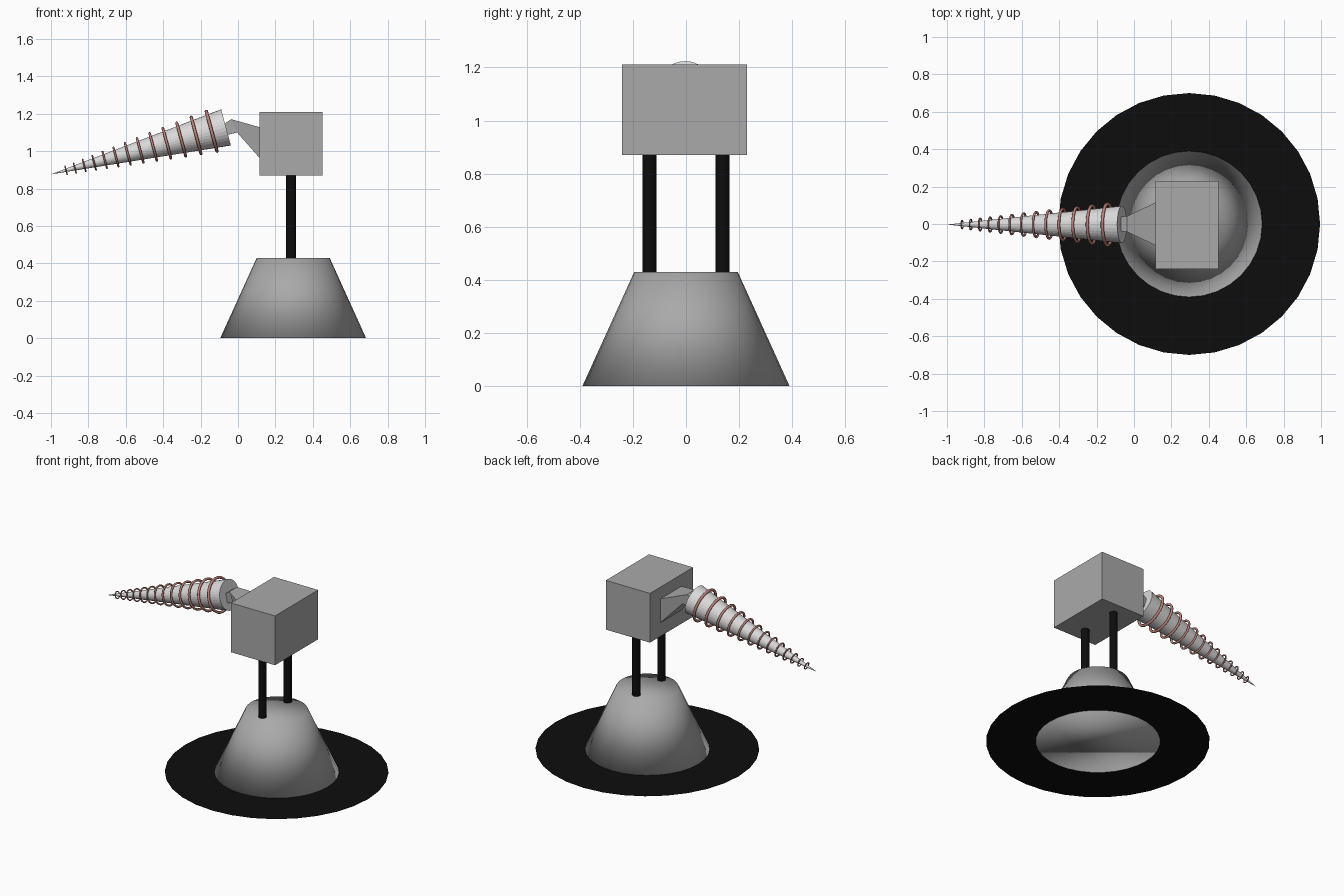
import bpy, bmesh, math
from mathutils import Vector

if "Cube" in bpy.data.objects:
    bpy.data.objects.remove(bpy.data.objects["Cube"])


def material(name, rgb):
    m = bpy.data.materials.new(name)
    m.diffuse_color = (*rgb, 1)
    m.use_nodes = True
    m.node_tree.nodes["Principled BSDF"].inputs["Base Color"].default_value = m.diffuse_color
    return m


GREY = material("metal_grey", (0.40, 0.40, 0.40))
LIGHT = material("light_steel", (0.70, 0.70, 0.70))
BLACK = material("rubber_black", (0.004, 0.004, 0.004))
RED = material("dull_red", (0.53, 0.22, 0.19))


def build(name, bm, mat, smooth=False):
    bmesh.ops.recalc_face_normals(bm, faces=bm.faces)
    for f in bm.faces:
        f.smooth = smooth
    me = bpy.data.meshes.new(name)
    bm.to_mesh(me)
    bm.free()
    me.materials.append(mat)
    ob = bpy.data.objects.new(name, me)
    bpy.context.collection.objects.link(ob)
    return ob


def cone(name, mat, r1, r2, base, direction, length, smooth, sides=32):
    bm = bmesh.new()
    bmesh.ops.create_cone(bm, cap_ends=True, segments=sides,
                          radius1=r1, radius2=r2, depth=length)
    bmesh.ops.translate(bm, verts=bm.verts, vec=(0, 0, length / 2))
    ob = build(name, bm, mat, smooth)
    ob.rotation_mode = 'QUATERNION'
    ob.rotation_quaternion = Vector((0, 0, 1)).rotation_difference(Vector(direction))
    ob.location = base
    return ob


UP = (0, 0, 1)
CX = 0.295

# Flat black ring on the floor
bm = bmesh.new()
rings = []
for r in (0.39, 0.70):
    rings.append([bm.verts.new((CX + r * math.cos(a), r * math.sin(a), 0))
                  for a in (i * math.tau / 32 for i in range(32))])
for i in range(32):
    j = (i + 1) % 32
    bm.faces.new((rings[0][i], rings[1][i], rings[1][j], rings[0][j]))
build("floor_ring", bm, BLACK)

# Pedestal, smooth all over including its caps
cone("pedestal", GREY, 0.39, 0.195, (CX, 0, 0), UP, 0.43, True)

# Two struts
for side, y in (("front", -0.1375), ("back", 0.1375)):
    cone(side + "_strut", BLACK, 0.026, 0.026, (0.283, y, 0.42), UP, 0.46, False)

# Head block
bm = bmesh.new()
bmesh.ops.create_cube(bm, size=1)
bmesh.ops.scale(bm, verts=bm.verts, vec=(0.337, 0.47, 0.34))
bmesh.ops.translate(bm, verts=bm.verts, vec=(0.283, -0.006, 1.04))
build("head_block", bm, GREY)

# Tapered, bent neck: (top x, top z, bottom x, bottom z, half width)
bm = bmesh.new()
loops = []
for tx, tz, bx, bz, w in ((0.116, 1.128, 0.116, 0.963, 0.115),
                          (-0.037, 1.171, -0.005, 1.10, 0.042),
                          (-0.085, 1.137, -0.065, 1.085, 0.036)):
    loops.append([bm.verts.new(p) for p in
                  ((tx, -w, tz), (tx, w, tz), (bx, w, bz), (bx, -w, bz))])
for a, b in zip(loops, loops[1:]):
    for i in range(4):
        j = (i + 1) % 4
        bm.faces.new((a[i], a[j], b[j], b[i]))
bm.faces.new(loops[0])
bm.faces.new(loops[-1])
build("neck", bm, GREY)

# Drill cone pointing left and slightly down
BASE, TIP = Vector((-0.064, -0.003, 1.127)), Vector((-1.0, -0.003, 0.876))
AXIS = (TIP - BASE).normalized()
LENGTH = (TIP - BASE).length
R = 0.1
cone("drill_cone", LIGHT, R, 0, BASE, AXIS, LENGTH, False)


# Wire rings around the drill, closer and thinner towards the tip
def wire_ring(name, centre, major, minor, nu=32, nv=8):
    side = Vector((0, 1, 0))
    up = AXIS.cross(side)
    bm = bmesh.new()
    grid = []
    for i in range(nu):
        a = i * math.tau / nu
        out = side * math.cos(a) + up * math.sin(a)
        grid.append([bm.verts.new(centre + out * (major + minor * math.cos(b))
                                  + AXIS * minor * math.sin(b))
                     for b in (k * math.tau / nv for k in range(nv))])
    for i in range(nu):
        for k in range(nv):
            i2, k2 = (i + 1) % nu, (k + 1) % nv
            bm.faces.new((grid[i][k], grid[i2][k], grid[i2][k2], grid[i][k2]))
    build(name, bm, RED, True)


x, step = -0.141, 0.083
for n in range(13):
    t = (x - BASE.x) / (TIP.x - BASE.x)
    wire_ring(f"wire_ring_{n + 1}", BASE.lerp(TIP, t),
              R * (1 - t) + 0.019 - 0.006 * t, 0.0095 - 0.0065 * t)
    x -= step
    step -= 0.0033
